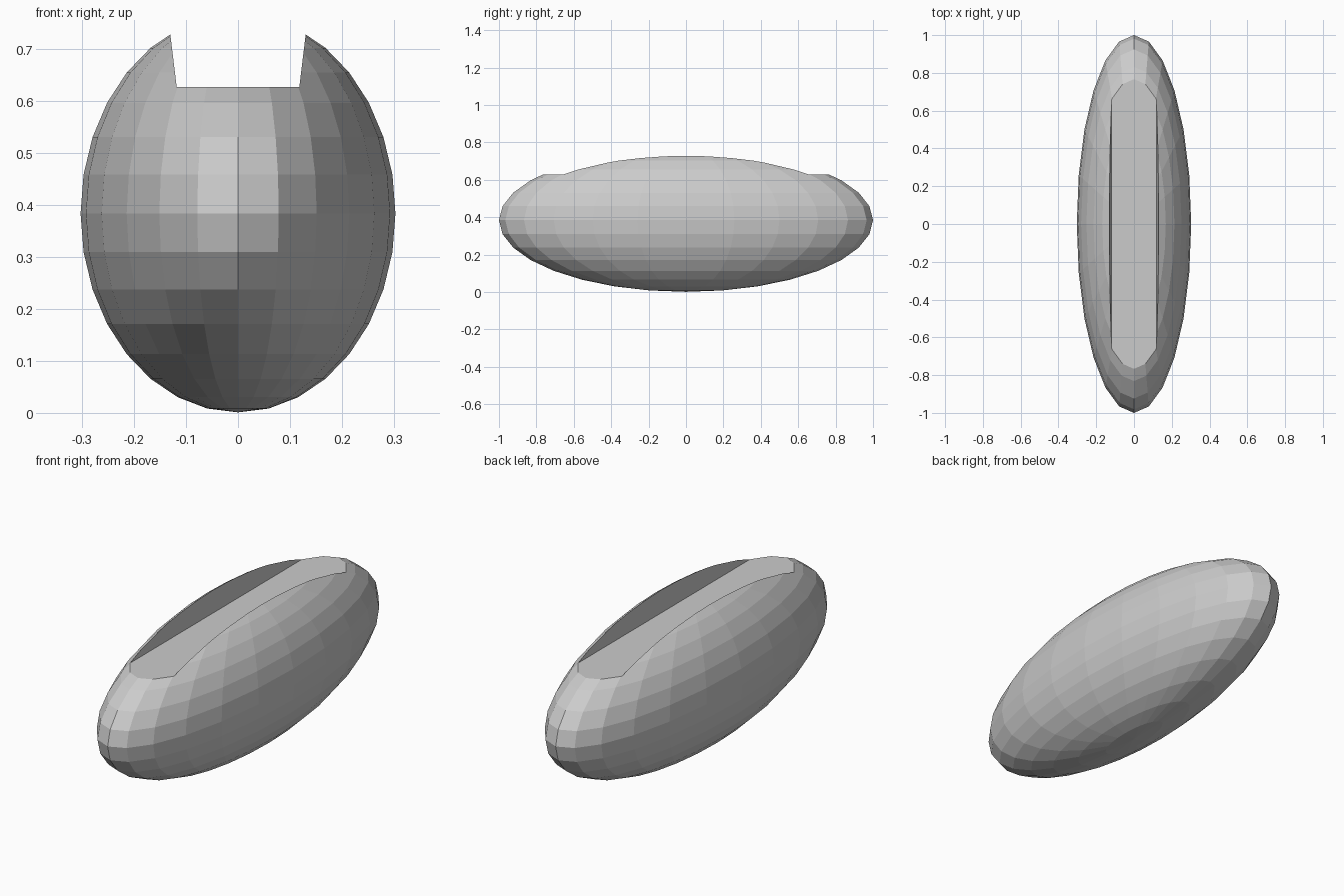
import bpy
import bmesh

if "Cube" in bpy.data.objects:
    bpy.data.objects.remove(bpy.data.objects["Cube"])

# Flat-faced ellipsoid body
bpy.ops.mesh.primitive_uv_sphere_add(segments=24, ring_count=16, radius=1, location=(0, 0, 0.384))
body = bpy.context.object
body.name = "pod_body"
body.scale = (0.303, 1.0, 0.383)
bpy.ops.object.transform_apply(location=True, rotation=False, scale=True)

# Flared trough cutter, running front to back
profile = [(-0.118, 0.627), (0.118, 0.627), (0.145, 0.85), (-0.145, 0.85)]
bm = bmesh.new()
face = bm.faces.new([bm.verts.new((x, -1.2, z)) for x, z in profile])
ext = bmesh.ops.extrude_face_region(bm, geom=[face])
moved = [g for g in ext["geom"] if isinstance(g, bmesh.types.BMVert)]
bmesh.ops.translate(bm, verts=moved, vec=(0, 2.4, 0))
bmesh.ops.recalc_face_normals(bm, faces=bm.faces)
mesh = bpy.data.meshes.new("trough_cutter")
bm.to_mesh(mesh)
bm.free()
cutter = bpy.data.objects.new("trough_cutter", mesh)
bpy.context.collection.objects.link(cutter)
cutter.hide_render = True

# Cut the trough out of the top
mod = body.modifiers.new("trough", 'BOOLEAN')
mod.operation = 'DIFFERENCE'
mod.solver = 'EXACT'
mod.object = cutter
bpy.context.view_layer.objects.active = body
bpy.ops.object.modifier_apply(modifier=mod.name)
bpy.data.objects.remove(cutter, do_unlink=True)
